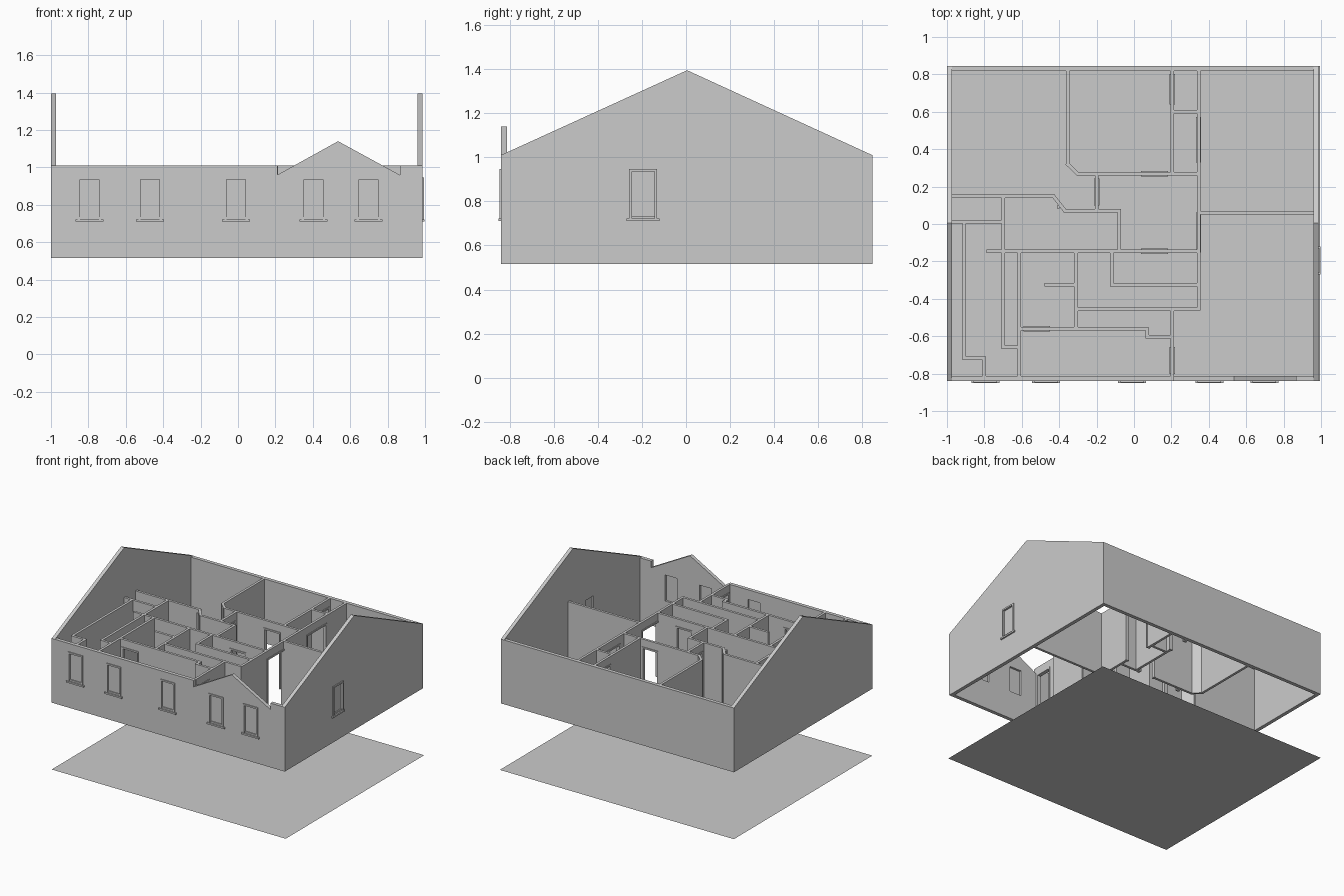
import bpy
import bmesh
from math import atan2
from mathutils import Matrix, Vector

if "Cube" in bpy.data.objects:
    bpy.data.objects.remove(bpy.data.objects["Cube"], do_unlink=True)

BASE, EAVE, RIDGE = 0.515, 1.01, 1.395
LEFT, RIGHT, FRONT, BACK = 0.987, -1.0, -0.84, 0.845
SHELL, THICK, DOOR_TOP = 0.028, 0.019, 0.94

plaster = bpy.data.materials.new("plain_grey")
plaster.use_nodes = True
GREY = (0.6, 0.6, 0.6, 1)
plaster.diffuse_color = GREY
for node in plaster.node_tree.nodes:
    if node.type == "BSDF_PRINCIPLED":
        node.inputs["Base Color"].default_value = GREY


def finish(name, bm):
    bmesh.ops.recalc_face_normals(bm, faces=bm.faces[:])
    mesh = bpy.data.meshes.new(name)
    bm.to_mesh(mesh)
    bm.free()
    mesh.materials.append(plaster)
    obj = bpy.data.objects.new(name, mesh)
    bpy.context.collection.objects.link(obj)
    return obj


def add_box(bm, low, high, frame=Matrix()):
    low, high = Vector(low), Vector(high)
    size = Matrix.Diagonal((high - low).to_4d())
    place = frame @ Matrix.Translation((low + high) / 2) @ size
    bmesh.ops.create_cube(bm, size=1, matrix=place)


def extrude_profile(name, points, offset):
    bm = bmesh.new()
    face = bm.faces.new([bm.verts.new(p) for p in points])
    extra = bmesh.ops.extrude_face_region(bm, geom=[face])["geom"]
    moved = [g for g in extra if isinstance(g, bmesh.types.BMVert)]
    bmesh.ops.translate(bm, verts=moved, vec=offset)
    return finish(name, bm)


def cut_openings(wall, frames, span, bottom, top):
    """Cut one rectangular hole through the wall for each window frame."""
    bm = bmesh.new()
    for frame in frames:
        add_box(bm, (-span, -0.05, bottom), (span, 0.1, top), frame)
    cutter = finish(wall.name + "_cutter", bm)
    cutter.hide_render = True
    cutter.hide_viewport = True
    mod = wall.modifiers.new("openings", "BOOLEAN")
    mod.object = cutter
    mod.solver = "EXACT"


def window(name, frame):
    """Frame with casing, sill and pane; local -y points outdoors."""
    bm = bmesh.new()
    half, rim, low, high = 0.063, 0.012, 0.722, 0.947
    for side in (-1, 1):
        edges = sorted((side * half, side * (half - rim)))
        add_box(bm, (edges[0], -0.007, low), (edges[1], SHELL, high), frame)
    add_box(bm, (-half, -0.007, high - rim), (half, SHELL, high), frame)
    add_box(bm, (-half, 0, low), (half, SHELL, low + rim), frame)
    add_box(bm, (-half - rim, -0.011, low - rim), (half + rim, 0.003, low), frame)
    add_box(bm, (-half, 0.008, low), (half, 0.012, high), frame)
    finish(name, bm)


def partition(name, path, doors=()):
    """Wall along a path; doors are (start, end) along its first segment."""
    bm = bmesh.new()
    trim = bmesh.new()
    for index, (a, b) in enumerate(zip(path, path[1:])):
        a, b = Vector(a), Vector(b)
        run = b - a
        frame = Matrix.Translation(a.to_3d())
        frame = frame @ Matrix.Rotation(atan2(run.y, run.x), 4, "Z")
        axis = 0 if abs(run.x) > abs(run.y) else 1
        holes = []
        if index == 0:
            holes = sorted(sorted(abs(v - a[axis]) for v in d) for d in doors)
        half = THICK / 2
        start = -half * 0.8
        for near, far in holes:
            add_box(bm, (start, -half, BASE), (near, half, EAVE), frame)
            add_box(bm, (near, -half, DOOR_TOP), (far, half, EAVE), frame)
            # Door casing around the opening
            out, rim = half + 0.005, 0.012
            add_box(trim, (near - rim, -out, BASE), (near, out, DOOR_TOP), frame)
            add_box(trim, (far, -out, BASE), (far + rim, out, DOOR_TOP), frame)
            add_box(trim, (near - rim, -out, DOOR_TOP),
                    (far + rim, out, DOOR_TOP + rim), frame)
            start = far
        add_box(bm, (start, -half, BASE), (run.length + half * 0.8, half, EAVE), frame)
    finish(name, bm)
    if doors:
        finish(name + "_door_casing", trim)
    else:
        trim.free()


# Ground plane
ground = bmesh.new()
corners = ((RIGHT, FRONT), (0.995, FRONT), (0.995, BACK), (RIGHT, BACK))
ground.faces.new([ground.verts.new((x, y, 0)) for x, y in corners])
finish("ground_plate", ground)

# Gable end walls
gable = ((FRONT, BASE), (BACK, BASE), (BACK, EAVE), (0.005, RIDGE), (FRONT, EAVE))
extrude_profile("right_gable_wall", [(RIGHT, y, z) for y, z in gable], (SHELL, 0, 0))
left_wall = extrude_profile("left_gable_wall", [(LEFT, y, z) for y, z in gable],
                            (-SHELL, 0, 0))

# Front wall with its small notched gable, and plain back wall
DIP = 0.96
outline = ((RIGHT, BASE), (LEFT, BASE), (LEFT, EAVE), (0.865, EAVE), (0.865, DIP),
           (0.535, 1.14), (0.21, DIP), (0.21, EAVE), (RIGHT, EAVE))
front_wall = extrude_profile("front_wall", [(x, FRONT, z) for x, z in outline],
                             (0, SHELL, 0))
back = bmesh.new()
add_box(back, (RIGHT, BACK - SHELL, BASE), (LEFT, BACK, EAVE))
finish("back_wall", back)

# Windows
front_frames = [Matrix.Translation((x, FRONT, 0))
                for x in (-0.795, -0.47, -0.01, 0.403, 0.697)]
side_frame = Matrix.Translation((LEFT, -0.195, 0)) @ Matrix.Rotation(atan2(1, 0), 4, "Z")
for number, frame in enumerate(front_frames):
    window(f"front_window_{number + 1}", frame)
window("left_window", side_frame)
cut_openings(front_wall, front_frames, 0.058, 0.727, 0.942)
cut_openings(left_wall, [side_frame], 0.058, 0.727, 0.942)

# Rear rooms
IN_BACK, IN_FRONT = BACK - SHELL, FRONT + SHELL
HALL, CORE, MID = 0.345, 0.205, -0.145
partition("rear_room_side", [(-0.355, IN_BACK), (-0.355, 0.32), (-0.3, 0.268)])
partition("rear_room_front", [(-0.3, 0.268), (HALL, 0.268)], [(0.05, 0.17)])
partition("closet_side", [(CORE, IN_BACK), (CORE, 0.268)], [(0.65, 0.79)])
partition("closet_front", [(CORE, 0.6), (HALL, 0.6)])
partition("long_wall", [(HALL, IN_BACK), (HALL, -0.455)], [(0.34, 0.56), (-0.14, 0.05)])
partition("left_divider", [(HALL, 0.06), (LEFT - SHELL, 0.06)])
partition("lobby_side", [(-0.2, 0.268), (-0.2, 0.07)], [(0.11, 0.23)])
partition("angled_wall", [(RIGHT + SHELL, 0.148), (-0.43, 0.148), (-0.37, 0.072),
                          (-0.08, 0.072), (-0.08, MID)])
post = bmesh.new()
add_box(post, (-0.413, 0.082, BASE), (-0.398, 0.098, EAVE))
finish("corner_post", post)

# Middle and front rooms
partition("middle_wall", [(-0.7, MID), (HALL, MID)], [(0.05, 0.17)])
partition("middle_wall_stub", [(-0.78, MID), (-0.7, MID)])
partition("right_corridor", [(-0.7, 0.148), (-0.7, -0.66), (-0.613, -0.66)])
partition("right_corridor_end", [(RIGHT + SHELL, 0.012), (-0.7, 0.012)])
partition("right_recess", [(-0.908, 0.012), (-0.908, -0.717), (-0.8, -0.717),
                           (-0.8, IN_FRONT)])
partition("front_room_side", [(-0.613, MID), (-0.613, IN_FRONT)])
partition("front_room_rear", [(-0.613, -0.56), (0.07, -0.56), (0.07, -0.602),
                              (CORE, -0.602)], [(-0.58, -0.46)])
partition("front_room_divider", [(CORE, IN_FRONT), (CORE, -0.455)], [(-0.79, -0.67)])
partition("passage_wall", [(-0.31, -0.455), (HALL, -0.455)])
partition("bath_side", [(-0.31, MID), (-0.31, -0.56)])
partition("bath_stub", [(-0.47, -0.325), (-0.31, -0.325)])
partition("store_wall", [(-0.12, MID), (-0.12, -0.325), (HALL, -0.325)])
